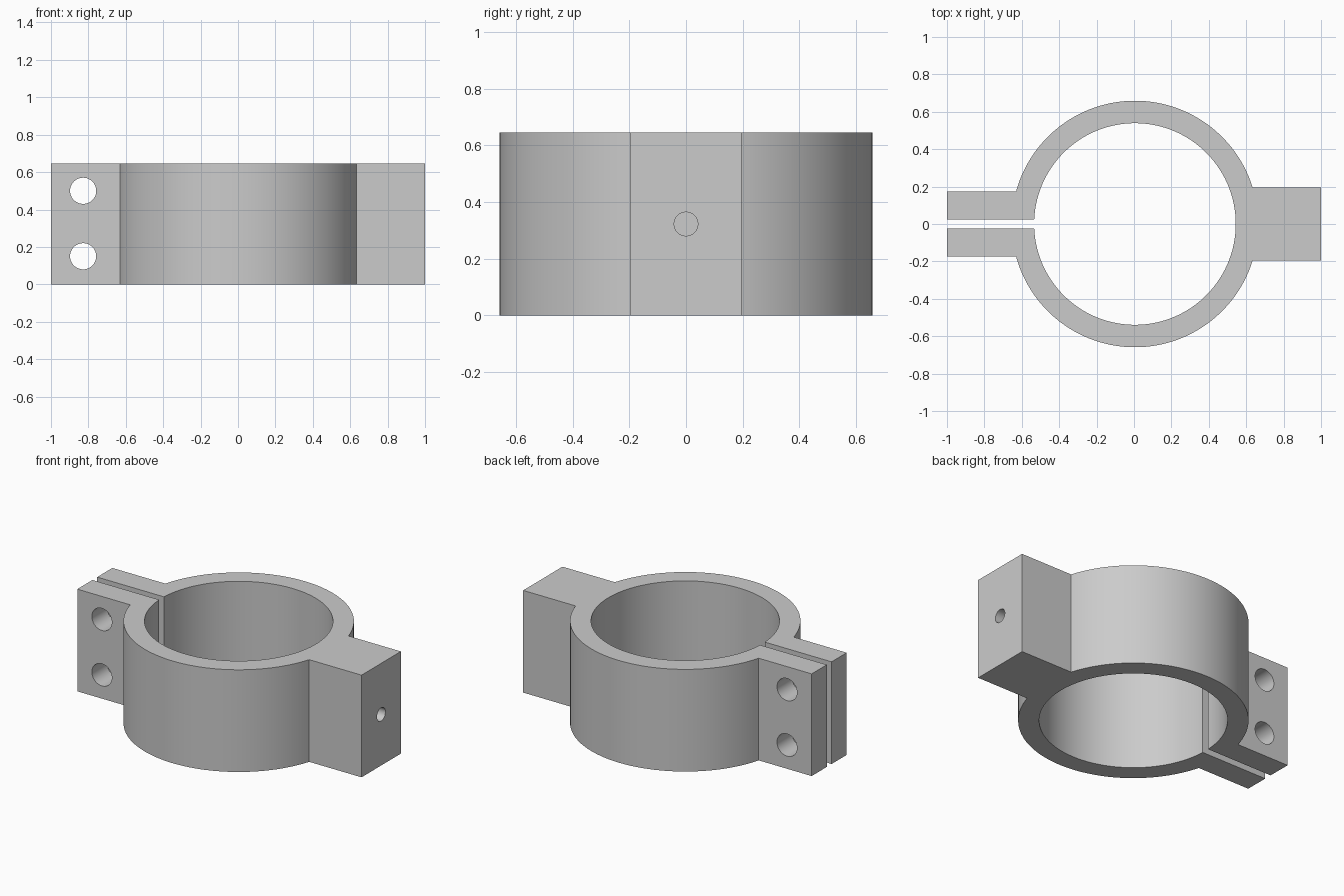
import bpy, bmesh, math

if "Cube" in bpy.data.objects:
    bpy.data.objects.remove(bpy.data.objects["Cube"])

HEIGHT = 0.645
CX = 0.005                    # ring centre along x
R_OUT, R_IN = 0.659, 0.539
GAP, EAR, BLOCK = 0.024, 0.175, 0.196   # half widths in y

grey = bpy.data.materials.new("grey metal")
grey.diffuse_color = (0.6, 0.6, 0.6, 1)
grey.use_nodes = True
grey.node_tree.nodes["Principled BSDF"].inputs["Base Color"].default_value = grey.diffuse_color


def arc(radius, a0, a1, steps):
    return [(CX + radius * math.cos(a0 + (a1 - a0) * i / steps),
             radius * math.sin(a0 + (a1 - a0) * i / steps)) for i in range(steps + 1)]


def cutter(name, radius, depth, location, rotation):
    bpy.ops.mesh.primitive_cylinder_add(vertices=48, radius=radius, depth=depth,
                                        location=location, rotation=rotation)
    ob = bpy.context.object
    ob.name = name
    ob.hide_render = True
    ob.data.materials.append(grey)
    return ob


# Split ring outline with mounting block on the right and two ears on the left
a_block = math.asin(BLOCK / R_OUT)
a_ear = math.pi - math.asin(EAR / R_OUT)
a_gap = math.pi - math.asin(GAP / R_IN)
upper_outer = [(1, BLOCK)] + arc(R_OUT, a_block, a_ear, 56) + [(-1, EAR), (-1, GAP)]
inner = arc(R_IN, a_gap, -a_gap, 120)
lower_outer = [(x, -y) for x, y in reversed(upper_outer)]
outline = upper_outer + inner + lower_outer

bm = bmesh.new()
base = bm.faces.new([bm.verts.new((x, y, 0)) for x, y in outline])
ext = bmesh.ops.extrude_face_region(bm, geom=[base])
top = [v for v in ext["geom"] if isinstance(v, bmesh.types.BMVert)]
bmesh.ops.translate(bm, verts=top, vec=(0, 0, HEIGHT))
bmesh.ops.recalc_face_normals(bm, faces=bm.faces)
mesh = bpy.data.meshes.new("clamp_body")
bm.to_mesh(mesh)
bm.free()
clamp = bpy.data.objects.new("clamp_body", mesh)
mesh.materials.append(grey)
bpy.context.collection.objects.link(clamp)

# Two bolt holes through the ears, one blind hole in the end of the block
cutters = [cutter("bolt_hole_cutter", 0.07, 1, (-0.828, 0, z), (math.pi / 2, 0, 0))
           for z in (0.15, 0.5)]
cutters.append(cutter("block_hole_cutter", 0.042, 0.5, (1, 0, HEIGHT / 2), (0, math.pi / 2, 0)))

bpy.ops.object.select_all(action='DESELECT')
clamp.select_set(True)
bpy.context.view_layer.objects.active = clamp
for c in cutters:
    mod = clamp.modifiers.new(c.name, 'BOOLEAN')
    mod.operation = 'DIFFERENCE'
    mod.solver = 'EXACT'
    mod.object = c
    bpy.ops.object.modifier_apply(modifier=mod.name)
for c in cutters:
    bpy.data.objects.remove(c)

bpy.ops.object.shade_smooth_by_angle(angle=math.radians(30))
